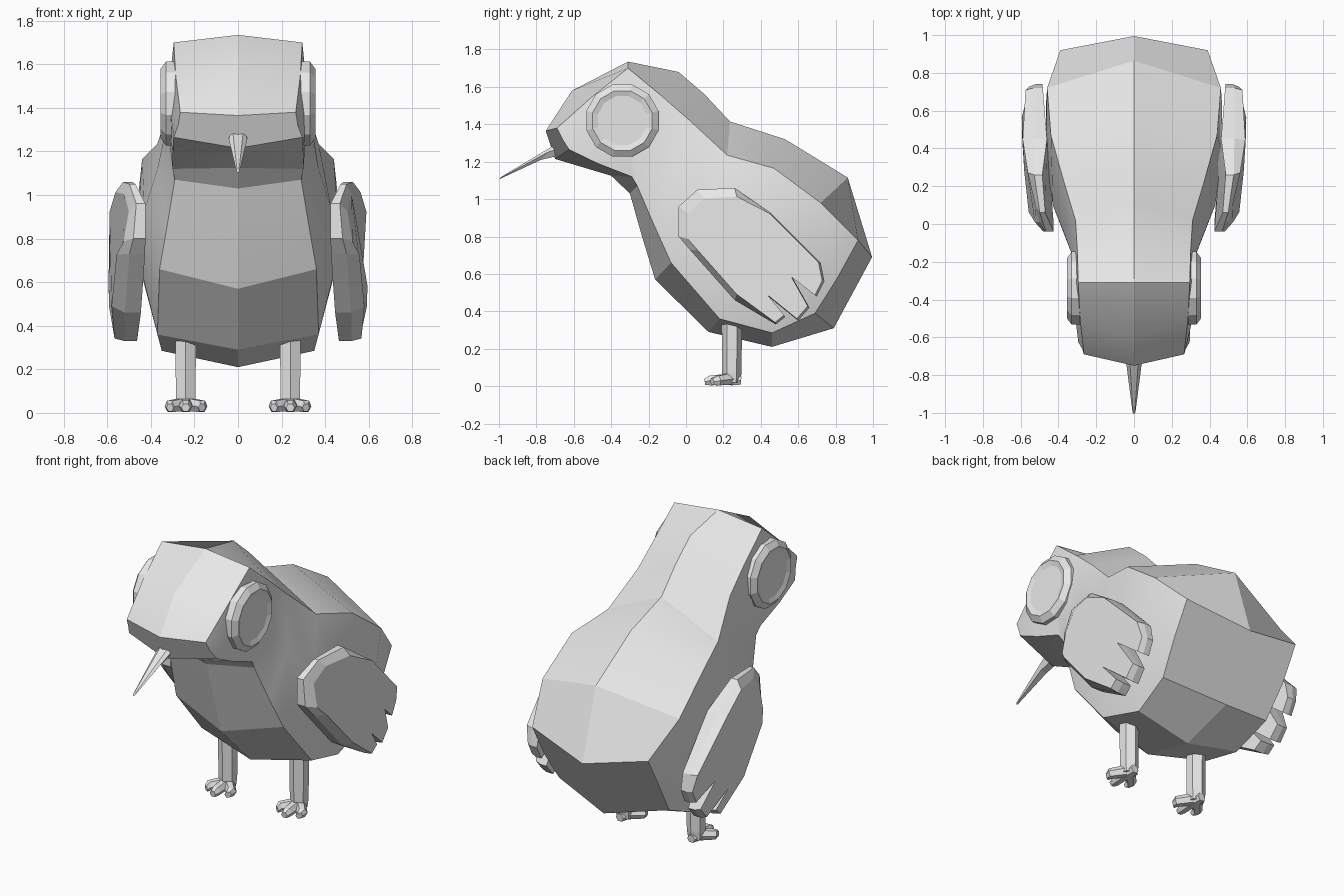
import bpy
import bmesh
from math import cos, sin, pi, radians
from mathutils import Vector

cube = bpy.data.objects.get("Cube")
if cube:
    bpy.data.objects.remove(cube, do_unlink=True)

# One plain grey for the whole bird
grey = bpy.data.materials.new("plain_grey")
grey.use_nodes = True
grey.diffuse_color = (0.8, 0.8, 0.8, 1)
grey.node_tree.nodes["Principled BSDF"].inputs["Base Color"].default_value = (0.8, 0.8, 0.8, 1)


def loft(bm, rings):
    """Skin a list of equal closed loops and cap both ends."""
    loops = [[bm.verts.new(p) for p in ring] for ring in rings]
    n = len(loops[0])
    for a, b in zip(loops, loops[1:]):
        for i in range(n):
            j = (i + 1) % n
            bm.faces.new((a[i], a[j], b[j], b[i]))
    bm.faces.new(loops[0][::-1])
    bm.faces.new(loops[-1])


def tube(bm, path, sides=6):
    """Skin a tapering tube through (point, radius) pairs."""
    pts = [Vector(p) for p, r in path]
    axis = (pts[-1] - pts[0]).normalized()
    u = axis.cross(Vector((1, 0, 0)) if abs(axis.z) > 0.8 else Vector((0, 0, 1))).normalized()
    v = axis.cross(u)
    loft(bm, [[Vector(p) + r * (u * cos(2 * pi * i / sides) + v * sin(2 * pi * i / sides))
               for i in range(sides)] for p, r in path])


def finish(name, bm, mirrored=False, angle=None):
    bmesh.ops.recalc_face_normals(bm, faces=bm.faces)
    mesh = bpy.data.meshes.new(name)
    bm.to_mesh(mesh)
    bm.free()
    mesh.materials.append(grey)
    obj = bpy.data.objects.new(name, mesh)
    bpy.context.collection.objects.link(obj)
    if angle:
        bpy.ops.object.select_all(action="DESELECT")
        obj.select_set(True)
        bpy.context.view_layer.objects.active = obj
        bpy.ops.object.shade_smooth_by_angle(angle=radians(angle))
    if mirrored:
        obj.modifiers.new("mirror", "MIRROR")
    return obj


# Head and body: half sections from face to tail, top centre to bottom centre
sections = [
    ((0, -.75, 1.365), (.265, -.69, 1.38), (.275, -.66, 1.32), (.295, -.625, 1.265), (0, -.70, 1.215)),
    ((0, -.61, 1.58), (.285, -.51, 1.54), (.31, -.50, 1.38), (.30, -.47, 1.19), (0, -.55, 1.17)),
    ((0, -.31, 1.735), (.295, -.31, 1.70), (.325, -.31, 1.42), (.30, -.29, 1.12), (0, -.40, 1.125)),
    ((0, -.04, 1.68), (.30, -.14, 1.56), (.325, -.17, 1.33), (.29, -.26, 1.07), (0, -.30, 1.03)),
    ((0, .10, 1.56), (.31, .02, 1.42), (.37, -.05, 1.12), (.325, -.17, .86), (0, -.235, .80)),
    ((0, .235, 1.415), (.37, .22, 1.235), (.43, .10, .93), (.36, -.08, .66), (0, -.165, .57)),
    ((0, .53, 1.32), (.44, .47, 1.165), (.47, .38, .76), (.37, .18, .36), (0, .12, .29)),
    ((0, .865, 1.115), (.46, .72, .98), (.465, .65, .72), (.35, .46, .285), (0, .46, .21)),
    ((0, .995, .69), (.39, .92, .78), (.39, .81, .58), (.37, .69, .39), (0, .79, .31)),
]
bm = bmesh.new()
loft(bm, [list(s) + [(-x, y, z) for x, y, z in s[3:0:-1]] for s in sections])
finish("body", bm, angle=22)

# Beak: slim tapering spike pointing down and forward
bm = bmesh.new()
loft(bm, [[(w * a, y + .05 * b * k, z + .05 * b * k) for a, b in
           ((-.6, 1), (.6, 1), (1, 0), (.5, -1), (-.5, -1), (-1, 0))]
          for y, z, w, k in ((-.64, 1.28, .045, 1), (-.73, 1.255, .042, .9), (-.995, 1.112, .008, .15))])
finish("beak", bm)

# Eyes: bevelled discs with a shallow dished centre
bm = bmesh.new()
loft(bm, [[(x, -.34 + r * cos(2 * pi * (i + .5) / 12), 1.42 + r * sin(2 * pi * (i + .5) / 12))
           for i in range(12)]
          for r, x in ((.2, .24), (.2, .33), (.165, .355), (.135, .345))])
finish("eyes", bm, mirrored=True)

# Wings: thick plates ending in three feather tips
outline = [(-.04, .96), (.06, 1.05), (.26, 1.06), (.45, .93), (.72, .66), (.74, .56), (.70, .48),
           (.57, .58), (.66, .42), (.60, .35), (.44, .48), (.53, .37), (.48, .33), (.26, .46),
           (.02, .73), (-.04, .80)]


def wing_loop(outer):
    loop = []
    for y, z in outline:
        if outer:
            inset = .13 if y < .3 else .03
            x = .625 - .07 * ((y - .4) / .4) ** 2 - .15 * abs(z - .7)
            loop.append((x, y + (.35 - y) * inset, z + (.7 - z) * inset))
        else:
            x = .425 + .08 * max(y, 0) + (.04 if z > 1 else 0)
            loop.append((x, y, z))
    return loop


bm = bmesh.new()
inner, outer = wing_loop(False), wing_loop(True)
middle = [(a[0] * .45 + b[0] * .55, a[1], a[2]) for a, b in zip(inner, outer)]
loft(bm, [inner, middle, outer])
finish("wings", bm, mirrored=True)

# Legs: six-sided posts with a heel and three spread toes
bm = bmesh.new()
tube(bm, [((.24, .245, .02), .045), ((.24, .245, .07), .052), ((.24, .245, .42), .055)])
tube(bm, [((.24, .295, .03), .025), ((.24, .25, .035), .035), ((.24, .20, .035), .034)])
for x, y in ((.165, .14), (.24, .10), (.312, .14)):
    tube(bm, [((.24, .25, .04), .035), ((x, y + .03, .03), .03), ((x, y, .024), .02)])
for v in bm.verts:
    v.co.z = max(v.co.z, 0)
finish("legs", bm, mirrored=True)
